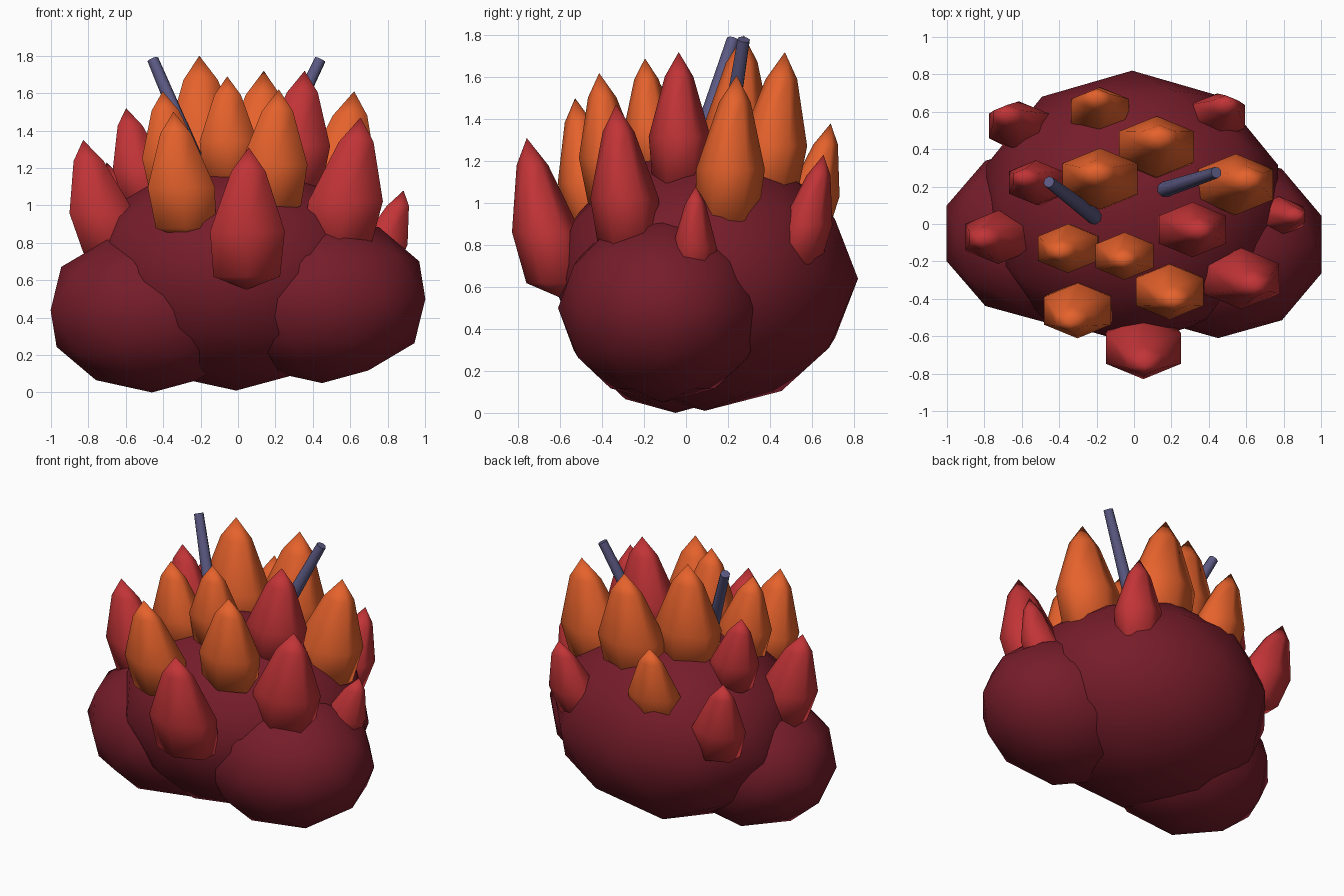
import bpy
import bmesh
from math import sin, cos, pi
from mathutils import Vector

cube = bpy.data.objects.get("Cube")
if cube:
    bpy.data.objects.remove(cube)


def make_material(name, rgb):
    mat = bpy.data.materials.new(name)
    mat.use_nodes = True
    mat.diffuse_color = (*rgb, 1)
    mat.node_tree.nodes["Principled BSDF"].inputs["Base Color"].default_value = (*rgb, 1)
    return mat


maroon = make_material("dark maroon", (0.18, 0.012, 0.023))
red = make_material("coral red", (0.54, 0.034, 0.038))
orange = make_material("warm orange", (0.79, 0.122, 0.025))
slate = make_material("slate violet", (0.105, 0.1, 0.225))


# Smooth sides, flat many-sided caps
def finish(bm, name, mat):
    bmesh.ops.recalc_face_normals(bm, faces=bm.faces)
    for face in bm.faces:
        face.smooth = len(face.verts) <= 4
    mesh = bpy.data.meshes.new(name)
    bm.to_mesh(mesh)
    bm.free()
    mesh.materials.append(mat)
    obj = bpy.data.objects.new(name, mesh)
    bpy.context.collection.objects.link(obj)
    return obj


# Lumpy base made of three squashed low-poly balls
def lump(name, centre, radii):
    bm = bmesh.new()
    bmesh.ops.create_icosphere(bm, subdivisions=2, radius=1)
    obj = finish(bm, name, maroon)
    obj.location, obj.scale = centre, radii


lump("base_middle", (-0.01, 0.09, 0.64), (0.82, 0.73, 0.63))
lump("base_side_right", (-0.46, -0.05, 0.44), (0.57, 0.48, 0.44))
lump("base_side_left", (0.45, -0.11, 0.5), (0.58, 0.5, 0.45))

# Six-sided bud, flattened front to back and leaning out from the middle
PROFILE = [(0.09, 0.89), (0.41, 1), (0.83, 0.46)]


def bud(name, x, y, tip, width, mat):
    height = 1.9 * width
    axis = lambda t: Vector((x, y, 0)) * (0.91 + 0.24 * t) + Vector((0, 0, tip - height * (1 - t)))
    bm = bmesh.new()
    rings = []
    for t, r in PROFILE:
        ring = []
        for k in range(6):
            a = pi / 2 + k * pi / 3
            offset = Vector((cos(a) * width * 0.577, sin(a) * width * 0.41, 0)) * r
            ring.append(bm.verts.new(axis(t) + offset))
        rings.append(ring)
    bottom, top = bm.verts.new(axis(0)), bm.verts.new(axis(1))
    for k in range(6):
        n = (k + 1) % 6
        bm.faces.new((bottom, rings[0][n], rings[0][k]))
        bm.faces.new((top, rings[-1][k], rings[-1][n]))
        for low, high in zip(rings, rings[1:]):
            bm.faces.new((low[k], low[n], high[n], high[k]))
    finish(bm, name, mat)


# Place by x, y, tip height and width
RED_BUDS = [
    (-0.61, 0.52, 1.23, 0.32), (0.44, 0.57, 1.23, 0.30), (-0.52, 0.22, 1.52, 0.29),
    (0.31, -0.03, 1.72, 0.36), (0.77, 0.04, 1.08, 0.26), (-0.72, -0.07, 1.35, 0.35),
    (0.57, -0.29, 1.47, 0.40), (0.05, -0.66, 1.31, 0.40),
]
ORANGE_BUDS = [
    (-0.18, 0.60, 1.38, 0.31), (0.12, 0.41, 1.72, 0.40), (-0.18, 0.24, 1.80, 0.40),
    (0.54, 0.21, 1.61, 0.40), (-0.35, -0.13, 1.61, 0.32), (-0.05, -0.17, 1.69, 0.31),
    (0.19, -0.36, 1.62, 0.36), (-0.30, -0.46, 1.50, 0.36),
]
for label, mat, buds in (("red_bud", red, RED_BUDS), ("orange_bud", orange, ORANGE_BUDS)):
    for i, spec in enumerate(buds):
        bud(f"{label}_{i + 1}", *spec, mat)


# Thin straight stalks, a little thicker at the foot
def stalk(name, start, end):
    start, end = Vector(start), Vector(end)
    bm = bmesh.new()
    bmesh.ops.create_cone(bm, cap_ends=True, segments=8, radius1=0.043, radius2=0.031,
                          depth=(end - start).length)
    obj = finish(bm, name, slate)
    obj.location = (start + end) / 2
    obj.rotation_mode = "QUATERNION"
    obj.rotation_quaternion = (end - start).to_track_quat("Z", "Y")


stalk("stalk_right", (-0.20, 0.03, 1.18), (-0.455, 0.225, 1.78))
stalk("stalk_left", (0.15, 0.18, 1.18), (0.44, 0.275, 1.78))
